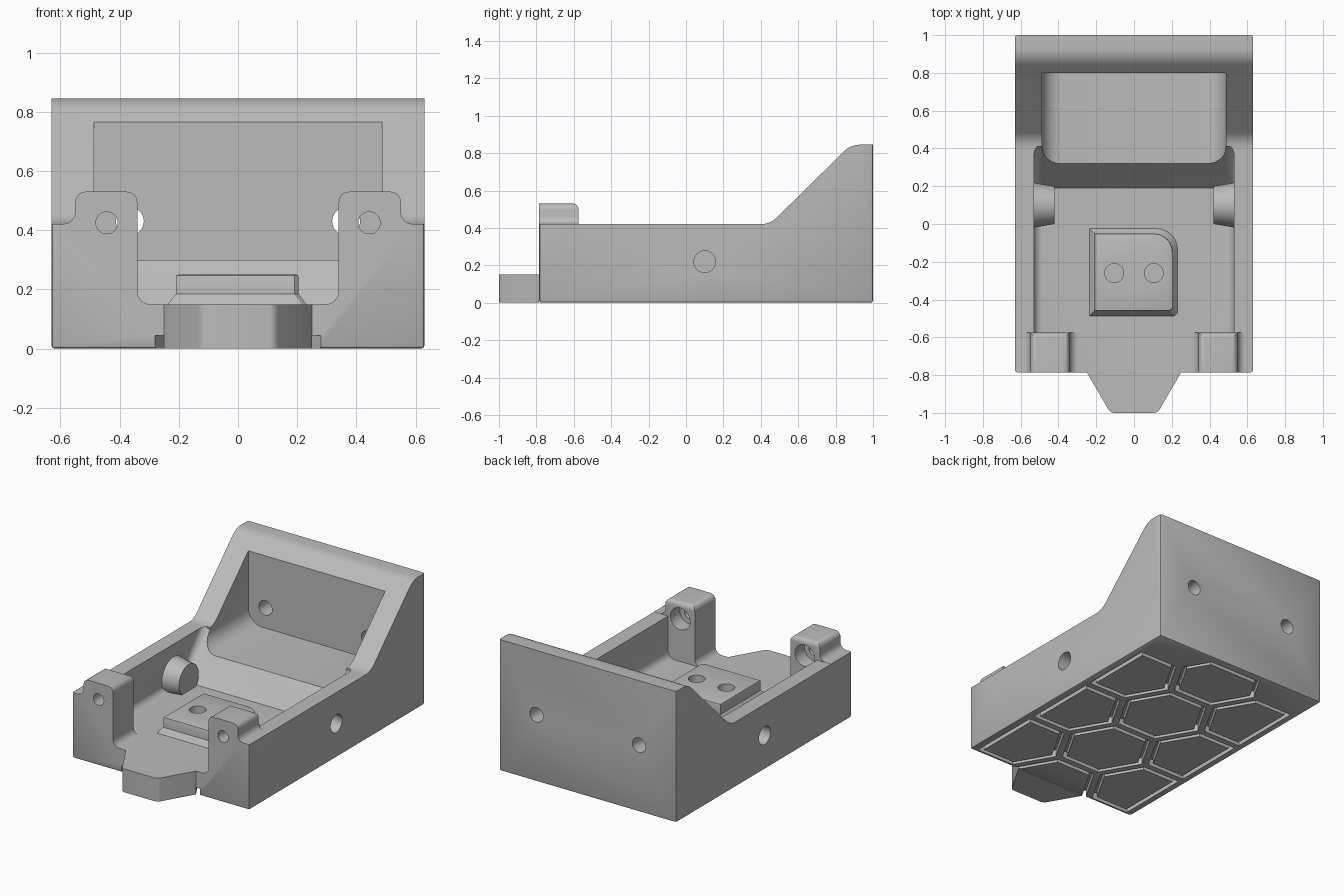
import bpy, bmesh, math
from mathutils import Matrix, Vector

if "Cube" in bpy.data.objects:
    bpy.data.objects.remove(bpy.data.objects["Cube"])

grey = bpy.data.materials.new("plain grey plastic")
grey.use_nodes = True
COLOUR = (0.5, 0.5, 0.5, 1)
grey.diffuse_color = COLOUR
grey.node_tree.nodes["Principled BSDF"].inputs["Base Color"].default_value = COLOUR


def finish(name, bm):
    bmesh.ops.recalc_face_normals(bm, faces=bm.faces)
    mesh = bpy.data.meshes.new(name)
    bm.to_mesh(mesh)
    bm.free()
    mesh.materials.append(grey)
    obj = bpy.data.objects.new(name, mesh)
    bpy.context.collection.objects.link(obj)
    return obj


def prism(name, pts, axis, a, b, rounding=None):
    """Extrude a profile along an axis; rounding = (edge rule, radius, segments)."""
    place = {"x": lambda p, t: (t, p[0], p[1]),
             "y": lambda p, t: (p[0], t, p[1]),
             "z": lambda p, t: (p[0], p[1], t)}[axis]
    bm = bmesh.new()
    lo = [bm.verts.new(place(p, a)) for p in pts]
    hi = [bm.verts.new(place(p, b)) for p in pts]
    bm.faces.new(lo)
    bm.faces.new(hi)
    for i in range(len(pts)):
        j = (i + 1) % len(pts)
        bm.faces.new((lo[i], lo[j], hi[j], hi[i]))
    bmesh.ops.recalc_face_normals(bm, faces=bm.faces)
    if rounding:
        rule, radius, segments = rounding
        edges = [e for e in bm.edges if rule(e.verts[0].co, e.verts[1].co)]
        bmesh.ops.bevel(bm, geom=edges, offset=radius, segments=segments,
                        profile=0.5, affect="EDGES", clamp_overlap=True)
    return finish(name, bm)


def rod(name, axis, centre, length, r1, r2=None):
    """Cylinder or cone along x, y or z; r2 is the radius at the positive end."""
    bm = bmesh.new()
    turn = {"x": Matrix.Rotation(math.pi / 2, 4, "Y"),
            "y": Matrix.Rotation(-math.pi / 2, 4, "X"),
            "z": Matrix.Identity(4)}[axis]
    bmesh.ops.create_cone(bm, cap_ends=True, segments=40, radius1=r1,
                          radius2=r1 if r2 is None else r2, depth=length,
                          matrix=Matrix.Translation(centre) @ turn)
    return finish(name, bm)


def combine(target, other, operation="DIFFERENCE"):
    mod = target.modifiers.new("combine", "BOOLEAN")
    mod.operation, mod.solver, mod.object = operation, "EXACT", other
    bpy.context.view_layer.objects.active = target
    bpy.ops.object.modifier_apply(modifier=mod.name)
    bpy.data.objects.remove(other)


def arc(cx, cy, r, start, end, n=6):
    return [(cx + r * math.cos(math.radians(start + (end - start) * i / n)),
             cy + r * math.sin(math.radians(start + (end - start) * i / n)))
            for i in range(n + 1)]


def hexagon(cx, cy, r):
    return [(cx + r * math.cos(i * math.pi / 3), cy + r * math.sin(i * math.pi / 3))
            for i in range(6)]


def clip(pts, normal, limit):
    """Keep the part of a polygon where dot(point, normal) <= limit."""
    out, n = [], Vector(normal)
    for i, p in enumerate(pts):
        p, q = Vector(p), Vector(pts[(i + 1) % len(pts)])
        d, e = p.dot(n) - limit, q.dot(n) - limit
        if d <= 0:
            out.append(p)
        if d * e < 0:
            out.append(p.lerp(q, d / (d - e)))
    return out


# Main body: side profile with high back, sloping shoulder and front posts
FRONT, WALL, FLOOR = -0.785, 0.42, 0.15
profile = ([(FRONT, 0), (1, 0), (1, 0.845)] + arc(0.93, 0.725, 0.12, 90, 134)
           + arc(0.4, 0.54, 0.12, 314, 270)
           + [(-0.575, WALL)] + arc(-0.605, 0.5, 0.03, 0, 90) + [(FRONT, 0.53)])


def outer_edge(a, b):
    upright = abs(a.x - b.x) + abs(a.y - b.y) < 1e-5 and (a.y < -0.7 or a.y > 0.99)
    return upright or (a.z < 1e-5 and b.z < 1e-5)


body = prism("tray_body", profile, "x", -0.63, 0.63, (outer_edge, 0.012, 2))

# Front tray with ramp, then the higher rear pocket
same_side = lambda a, b: abs(a.x - b.x) < 1e-5
combine(body, prism("tray_cut", [(-0.575, FLOOR), (0.19, FLOOR), (0.41, 0.405),
                                 (0.41, 1.2), (-0.575, 1.2)], "x", -0.53, 0.53,
                    (lambda a, b: same_side(a, b) and max(a.z, b.z) < 0.41, 0.045, 5)))
combine(body, prism("pocket_cut", [(0.25, 0.3), (0.8, 0.3), (0.8, 1.2), (0.25, 1.2)],
                    "x", -0.487, 0.487,
                    (lambda a, b: same_side(a, b) and max(a.z, b.z) < 0.31, 0.1, 6)))

# Front opening between the posts, with rounded floor corners and post tops
half = arc(0.295, 0.195, 0.045, 270, 360) + arc(0.375, 0.495, 0.035, 180, 90) + [(0.375, 0.7)]
opening = half + [(-x, z) for x, z in reversed(half)]
combine(body, prism("opening_cut", opening, "y", -0.9, -0.54))

# Outer shoulders of the posts
for s in (1, -1):
    shoulder = ([(0.515, 0.7)] + arc(0.515, 0.495, 0.035, 90, 0)
                + arc(0.59, 0.461, 0.04, 180, 270) + [(0.7, 0.421), (0.7, 0.7)])
    combine(body, prism("shoulder_cut", [(s * x, z) for x, z in shoulder], "y", -0.9, -0.5))

# Side bosses standing on the inner walls
for s in (1, -1):
    wide, narrow = 0.125, 0.1
    ends = (narrow, wide) if s > 0 else (wide, narrow)
    combine(body, rod("boss", "x", (s * 0.495, 0.1, 0.22), 0.15, *ends), "UNION")

# Raised pad with one large rounded corner, over a flared skirt
pad_outline = [(-0.21, -0.46), (0.19, -0.46), (0.205, -0.445)] + arc(0.105, -0.15, 0.1, 0, 90) + [(-0.21, -0.05)]
skirt = prism("pad_skirt", pad_outline, "z", 0.13, 0.185)
for v in skirt.data.vertices:
    if v.co.z < 0.15:
        v.co.x *= 1.2
        v.co.y = -0.255 + (v.co.y + 0.255) * 1.2
combine(body, skirt, "UNION")
combine(body, prism("pad", pad_outline, "z", 0.12, 0.25,
                    (lambda a, b: min(a.z, b.z) > 0.24, 0.008, 2)), "UNION")

# Holes, mirrored left and right
for s in (1, -1):
    combine(body, rod("pad_hole", "z", (s * 0.105, -0.26, 0.2), 0.2, 0.05))
    combine(body, rod("side_hole", "x", (s * 0.6, 0.1, 0.22), 0.24, 0.058))
    combine(body, rod("back_hole", "y", (s * 0.365, 0.9, 0.43), 0.4, 0.047))
    combine(body, rod("post_hole", "y", (s * 0.443, -0.7, 0.425), 0.4, 0.037))
    combine(body, rod("post_counterbore", "y", (s * 0.443, -0.6, 0.425), 0.14, 0.07))

# Honeycomb grooves under the base
PITCH, COLUMN, DEPTH = 0.525, 0.455, 0.045
cells = [(0, FRONT + PITCH * k) for k in range(4)]
cells += [(s * COLUMN, FRONT + PITCH * (k + 0.5)) for k in range(3) for s in (1, -1)]
bm = bmesh.new()
for cx, cy in cells:
    rings = []
    for r, inset in ((0.28, 0), (0.25, 0.026)):
        pts = hexagon(cx, cy, r)
        for normal, limit in (((1, 0), 0.585), ((-1, 0), 0.585), ((0, 1), 0.95)):
            pts = clip(pts, normal, limit - inset)
        rings.append(pts)
    loops = [[bm.verts.new((p[0], p[1], z)) for p in pts]
             for pts, z in ((rings[0], -0.05), (rings[0], DEPTH),
                            (rings[1], DEPTH), (rings[1], -0.05))]
    count = len(loops[0])
    for k in range(4):
        a, b = loops[k], loops[(k + 1) % 4]
        for i in range(count):
            j = (i + 1) % count
            bm.faces.new((a[i], a[j], b[j], b[i]))
combine(body, finish("groove_cut", bm))

# Front tab: half a honeycomb cell, level with the tray floor
tab = prism("front_tab", [(x, max(y, -1)) for x, y in clip(hexagon(0, FRONT, 0.25), (0, 1), FRONT + 1e-4)],
            "z", 0, FLOOR, (lambda a, b: same_side(a, b) and abs(a.y - b.y) < 1e-5 and a.y < -0.9, 0.02, 3))

# Smooth the fillets and keep hard edges
bpy.ops.object.select_all(action="DESELECT")
for obj in (body, tab):
    obj.select_set(True)
bpy.context.view_layer.objects.active = body
bpy.ops.object.shade_smooth_by_angle(angle=math.radians(32))
